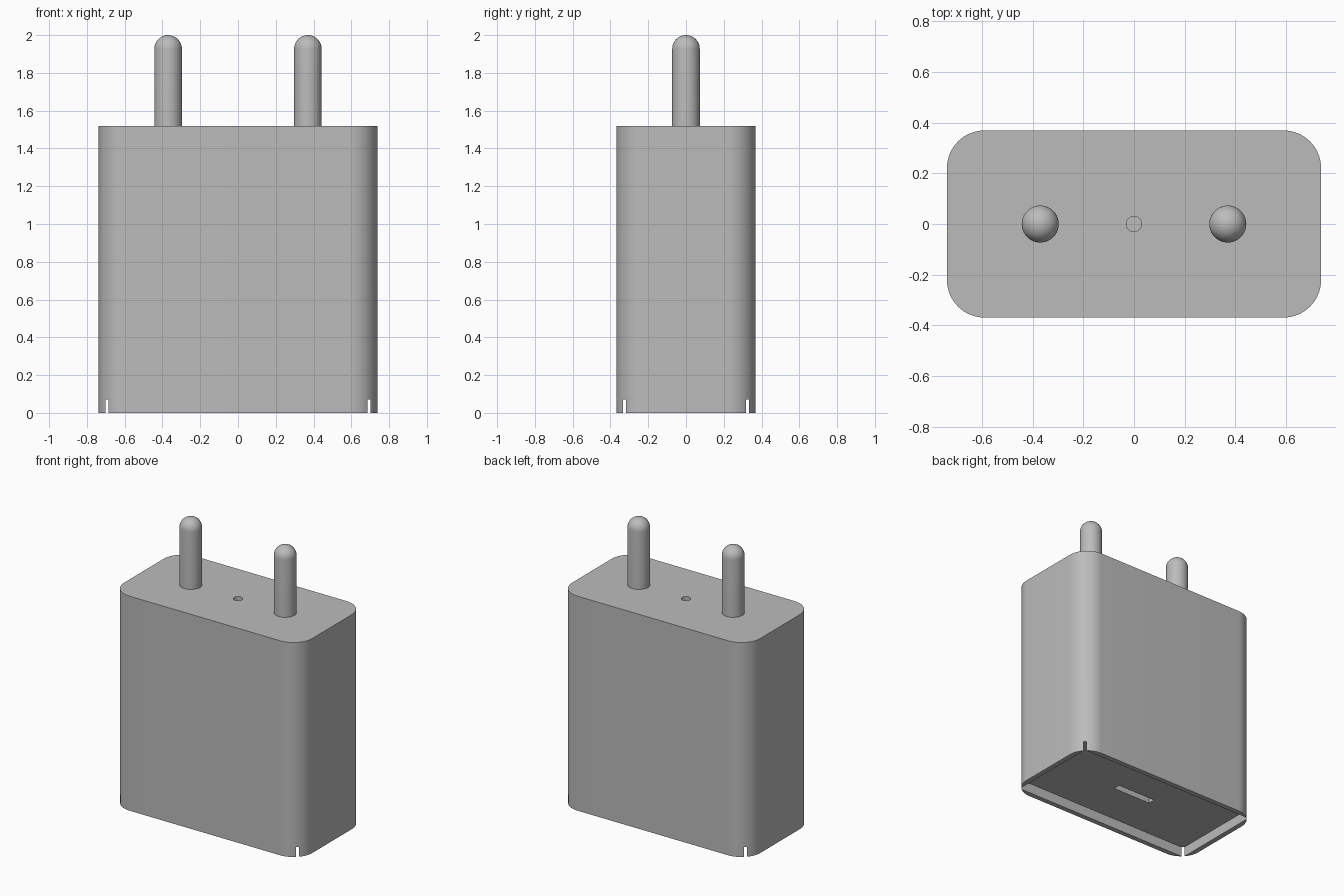
import bpy
import bmesh
from math import cos, sin, pi, radians

cube = bpy.data.objects.get("Cube")
if cube:
    bpy.data.objects.remove(cube, do_unlink=True)

WIDTH, DEPTH, HEIGHT = 1.476, 0.738, 1.52
CORNER, WALL, RECESS = 0.148, 0.036, 0.07
PIN_X, PIN_R, TOP = 0.37, 0.073, 2.0

grey = bpy.data.materials.new("matte_grey")
grey.use_nodes = True
colour = (0.5, 0.5, 0.5, 1)
grey.diffuse_color = colour
grey.node_tree.nodes["Principled BSDF"].inputs["Base Color"].default_value = colour


def make_object(name, bm):
    bmesh.ops.recalc_face_normals(bm, faces=bm.faces)
    mesh = bpy.data.meshes.new(name)
    bm.to_mesh(mesh)
    bm.free()
    mesh.materials.append(grey)
    obj = bpy.data.objects.new(name, mesh)
    bpy.context.collection.objects.link(obj)
    return obj


def activate(obj):
    bpy.ops.object.select_all(action='DESELECT')
    obj.select_set(True)
    bpy.context.view_layer.objects.active = obj


def smooth(obj):
    activate(obj)
    bpy.ops.object.shade_smooth_by_angle(angle=radians(30))


def prism(name, outline, z0, z1):
    """Extrude a closed outline from z0 to z1."""
    bm = bmesh.new()
    face = bm.faces.new([bm.verts.new((x, y, z0)) for x, y in outline])
    result = bmesh.ops.extrude_face_region(bm, geom=[face])
    for v in result["geom"]:
        if isinstance(v, bmesh.types.BMVert):
            v.co.z = z1
    return make_object(name, bm)


def rounded_rect(w, d, r, steps=16):
    points = []
    for quarter, (sx, sy) in enumerate([(1, 1), (-1, 1), (-1, -1), (1, -1)]):
        for i in range(steps + 1):
            a = (quarter + i / steps) * pi / 2
            points.append((sx * (w / 2 - r) + r * cos(a), sy * (d / 2 - r) + r * sin(a)))
    return points


def rectangle(w, d):
    return [(sx * w / 2, sy * d / 2) for sx, sy in [(1, 1), (-1, 1), (-1, -1), (1, -1)]]


def circle(r, steps=32):
    return [(r * cos(2 * pi * i / steps), r * sin(2 * pi * i / steps)) for i in range(steps)]


# Housing: rounded block
housing = prism("housing", rounded_rect(WIDTH, DEPTH, CORNER), 0, HEIGHT)

# Square-cornered base recess (opens the round corners), port slot, top hole
cutters = [
    prism("recess_cutter", rectangle(WIDTH - 2 * WALL, DEPTH - 2 * WALL), -0.1, RECESS),
    prism("port_cutter", rectangle(0.3, 0.05), -0.05, 0.3),
    prism("hole_cutter", circle(0.03), HEIGHT - 0.03, HEIGHT + 0.1),
]
activate(housing)
for cutter in cutters:
    cutter.hide_render = True
    mod = housing.modifiers.new(cutter.name, 'BOOLEAN')
    mod.operation = 'DIFFERENCE'
    mod.solver = 'EXACT'
    mod.object = cutter
    bpy.ops.object.modifier_apply(modifier=mod.name)
    bpy.data.objects.remove(cutter, do_unlink=True)
smooth(housing)


# Contact pins: lathed cylinders with domed tips
def pin(name, x):
    bm = bmesh.new()
    dome = [(PIN_R * cos(i * pi / 24), TOP - PIN_R + PIN_R * sin(i * pi / 24)) for i in range(13)]
    profile = [(0, HEIGHT - 0.01), (PIN_R, HEIGHT - 0.01)] + dome
    verts = [bm.verts.new((r, 0, z)) for r, z in profile]
    edges = [bm.edges.new(pair) for pair in zip(verts, verts[1:])]
    bmesh.ops.spin(bm, geom=verts + edges, axis=(0, 0, 1), cent=(0, 0, 0),
                   angle=2 * pi, steps=40)
    bmesh.ops.remove_doubles(bm, verts=bm.verts, dist=0.0005)
    obj = make_object(name, bm)
    obj.location.x = x
    smooth(obj)


pin("left_pin", PIN_X)
pin("right_pin", -PIN_X)
